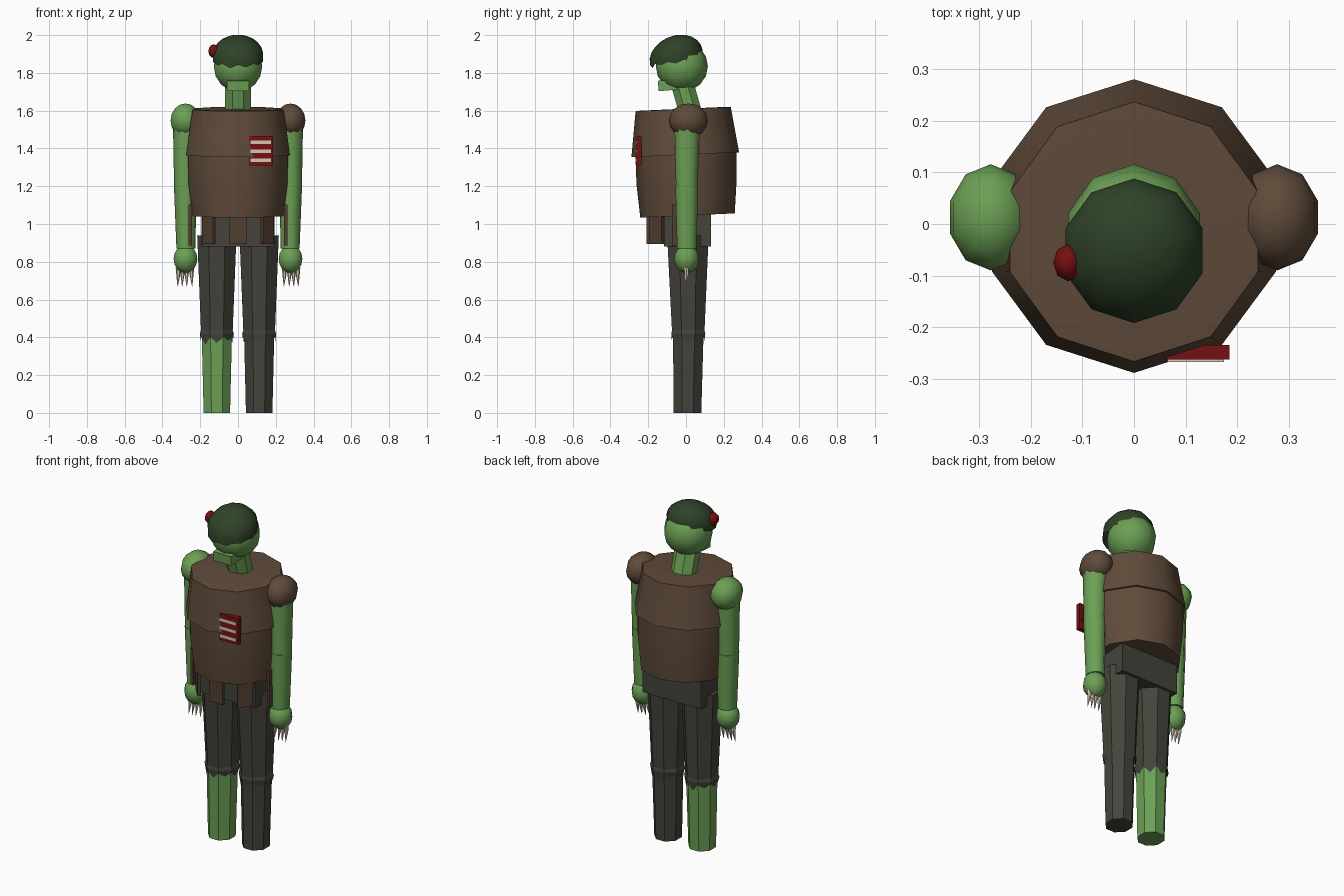
import bpy, bmesh, math
from mathutils import Matrix, Vector

if "Cube" in bpy.data.objects:
    bpy.data.objects.remove(bpy.data.objects["Cube"])


def material(name, r, g, b):
    m = bpy.data.materials.new(name)
    m.diffuse_color = (r, g, b, 1)
    m.use_nodes = True
    m.node_tree.nodes["Principled BSDF"].inputs["Base Color"].default_value = m.diffuse_color
    return m


SKIN = material("skin green", 0.15, 0.35, 0.09)
LEATHER = material("leather brown", 0.115, 0.07, 0.042)
STRAP = material("strap brown", 0.085, 0.048, 0.03)
CLOTH = material("trouser grey", 0.058, 0.056, 0.044)
CAP = material("cap green", 0.028, 0.055, 0.021)
RED = material("red", 0.18, 0.005, 0.006)
BONE = material("bone", 0.66, 0.58, 0.45)


def finish(bm, name, mat, angle=None):
    bmesh.ops.recalc_face_normals(bm, faces=bm.faces)
    me = bpy.data.meshes.new(name)
    bm.to_mesh(me)
    bm.free()
    me.materials.append(mat)
    ob = bpy.data.objects.new(name, me)
    bpy.context.collection.objects.link(ob)
    if angle:
        bpy.ops.object.select_all(action='DESELECT')
        ob.select_set(True)
        bpy.context.view_layer.objects.active = ob
        bpy.ops.object.shade_smooth_by_angle(angle=math.radians(angle))
    return ob


def tube(name, rings, sides, mat, phase=0.0, slope=0.0, angle=None, teeth=0.0):
    """Loft rings (x, y, z, rx, ry); slope tips them along y, teeth makes a ragged open last ring."""
    bm = bmesh.new()
    split = 2 if teeth else 1
    n = sides * split
    loops = []
    for k, (x, y, z, rx, ry) in enumerate(rings):
        loop = []
        for i in range(n):
            a = phase + 2 * math.pi * i / n
            f = math.cos(math.pi / sides) if i % split else 1
            dy = ry * f * math.sin(a)
            dz = slope * dy
            if teeth and k == len(rings) - 1 and i % 2:
                dz -= teeth * (0.75 + 0.25 * math.sin(i * 2.3))
            loop.append(bm.verts.new((x + rx * f * math.cos(a), y + dy, z + dz)))
        loops.append(loop)
    for a, b in zip(loops, loops[1:]):
        for i in range(n):
            j = (i + 1) % n
            bm.faces.new((a[i], a[j], b[j], b[i]))
    bm.faces.new(loops[0])
    if not teeth:
        bm.faces.new(loops[-1])
    return finish(bm, name, mat, angle)


def ball(name, centre, radii, mat, seg=10, rings=8):
    bm = bmesh.new()
    bmesh.ops.create_uvsphere(bm, u_segments=seg, v_segments=rings, radius=1,
                              matrix=Matrix.Translation(centre) @ Matrix.Diagonal((*radii, 1)))
    return finish(bm, name, mat, 60)


def box(name, centre, size, mat, turn=0.0, tip=0.0):
    bm = bmesh.new()
    mtx = (Matrix.Translation(centre) @ Matrix.Rotation(turn, 4, 'Z')
           @ Matrix.Rotation(tip, 4, 'X') @ Matrix.Diagonal((*size, 1)))
    bmesh.ops.create_cube(bm, size=1, matrix=mtx)
    return finish(bm, name, mat)


# Head, jaw and neck
OCT = math.pi / 8
V = 1 / math.cos(OCT)
ball("head", (0, -0.022, 1.835), (0.135, 0.138, 0.135), SKIN)
box("jaw", (0, -0.092, 1.735), (0.118, 0.11, 0.055), SKIN, tip=0.08)
tube("neck", [(0, 0.035, 1.55, 0.068 * V, 0.062 * V), (0, -0.03, 1.78, 0.068 * V, 0.062 * V)],
     8, SKIN, OCT)

# Ragged cap, tipped forward, with a red knob on its side
dome = []
for k in range(7):
    t = math.radians(4 + k * 16)
    r = 0.141 * math.sin(t)
    dome.append((0, -0.052, 1.885 + 0.115 * math.cos(t), r, r))
tube("cap", dome, 10, CAP, math.pi / 2, slope=0.16, angle=60, teeth=0.02)
ball("cap_knob", (-0.128, -0.075, 1.915), (0.029, 0.036, 0.036), RED, 8, 6)

# Torso: lower barrel under a flared chest piece, both ten-sided
tube("lower_torso", [(0, 0.008, 1.045, 0.252, 0.25), (0, 0.003, 1.22, 0.276, 0.265),
                     (0, 0, 1.38, 0.278, 0.268)], 10, LEATHER, math.pi / 2, 0.045, 45)
tube("chest", [(0, -0.004, 1.367, 0.29, 0.285), (0, -0.015, 1.608, 0.253, 0.252),
               (0, -0.015, 1.61, 0.235, 0.234)], 10, LEATHER, math.pi / 2, 0.045, 45)

# Badge with three stripes
box("badge", (0.123, -0.249, 1.388), (0.124, 0.028, 0.156), RED)
for i in range(3):
    box("badge_stripe", (0.12, -0.263, 1.337 + i * 0.048), (0.11, 0.009, 0.017), BONE)

# Hips and the hanging straps around the front
box("hips", (0, 0.008, 0.97), (0.385, 0.25, 0.18), CLOTH)
box("strap_front", (0, -0.2, 0.995), (0.088, 0.018, 0.2), STRAP)
for s in (-1, 1):
    box("strap_diagonal", (s * 0.154, -0.155, 0.995), (0.086, 0.018, 0.2), STRAP, turn=s * 0.82)
    box("strap_side", (s * 0.252, -0.032, 0.995), (0.018, 0.086, 0.215), STRAP)

for s, side in ((-1, "left"), (1, "right")):
    # Arm with shoulder, hand and claws
    ball(side + "_shoulder", (s * 0.278, 0.013, 1.548), (0.083, 0.103, 0.09),
         SKIN if s < 0 else LEATHER)
    tube(side + "_upper_arm", [(s * 0.274, 0.006, 1.52, 0.07, 0.07),
                               (s * 0.28, 0.004, 1.175, 0.058, 0.06)], 10, SKIN, angle=45)
    tube(side + "_forearm", [(s * 0.279, 0.004, 1.2, 0.06, 0.063),
                             (s * 0.276, 0.004, 0.87, 0.05, 0.054)], 10, SKIN, angle=45)
    ball(side + "_hand", (s * 0.278, 0.003, 0.815), (0.066, 0.066, 0.075), SKIN)
    for k, dx in enumerate((-0.034, -0.008, 0.014, 0.036)):
        x = s * (0.28 + dx)
        tube(side + "_claw", [(x, 0, 0.77, 0.014, 0.014), (x, 0.004, 0.735, 0.011, 0.012),
                              (x + s * dx * 0.1, -0.008, 0.67, 0.001, 0.001)], 6, BONE)

    # Leg: thigh, ragged knee cuff and shin
    x = s * 0.112
    tube(side + "_thigh", [(x, 0.01, 0.94, 0.104 * V, 0.11 * V),
                           (x, 0.012, 0.41, 0.083 * V, 0.085 * V)], 8, CLOTH, OCT)
    tube(side + "_knee_cuff", [(x, 0.012, 0.44, 0.083 * V, 0.085 * V),
                               (x, 0.012, 0.42, 0.09 * V, 0.09 * V),
                               (x, 0.012, 0.402, 0.084 * V, 0.086 * V)],
         8, CLOTH, OCT, teeth=0.04)
    tube(side + "_shin", [(x, 0.012, 0.42, 0.08 * V, 0.081 * V),
                          (x, 0.008, 0, 0.07 * V, 0.073 * V)], 8, SKIN if s < 0 else CLOTH, OCT)
